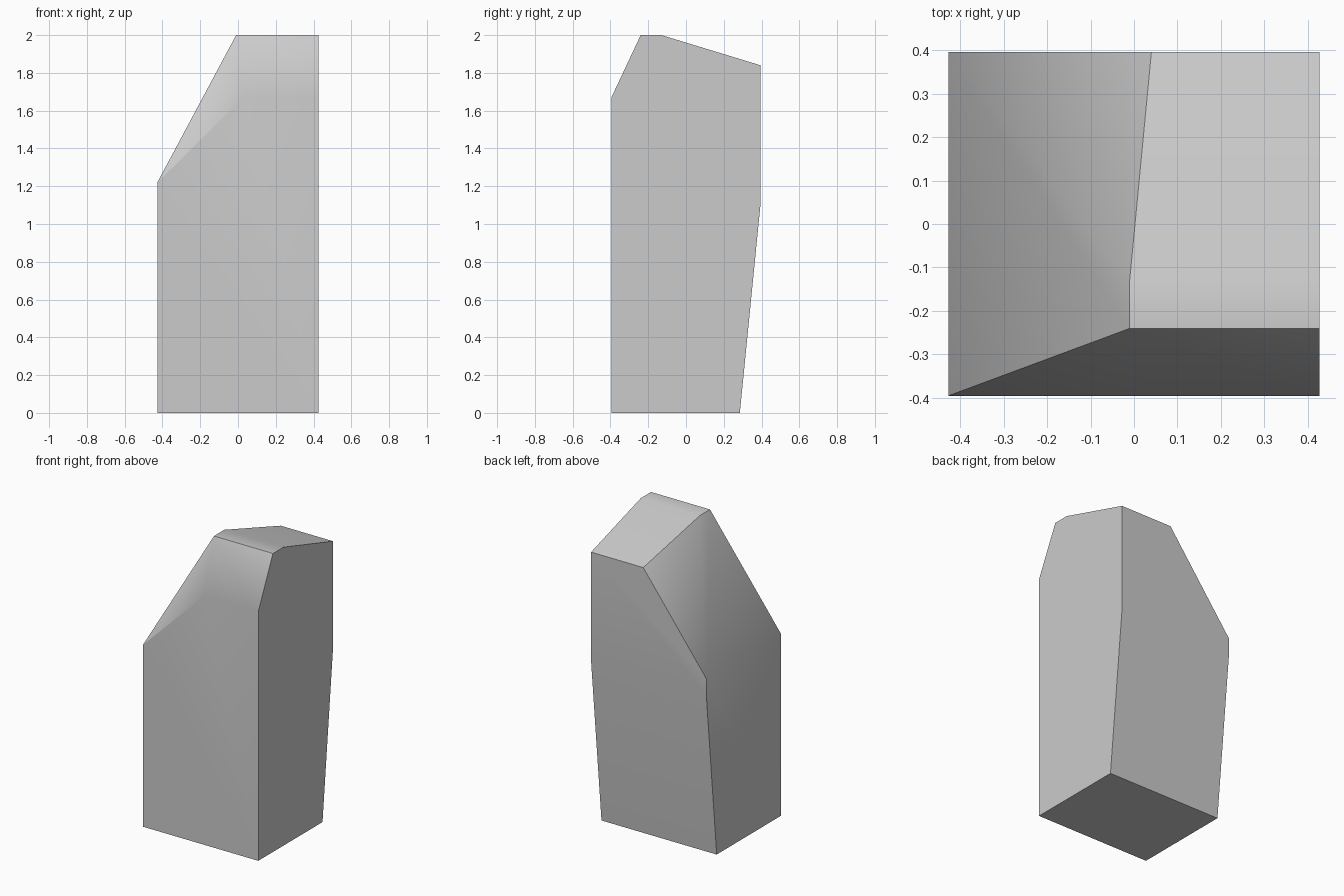
import bpy
import bmesh
from math import radians

cube = bpy.data.objects.get("Cube")
if cube:
    bpy.data.objects.remove(cube, do_unlink=True)

# Plain grey stone
grey = bpy.data.materials.new("stone_grey")
grey.use_nodes = True
colour = (0.6, 0.6, 0.6, 1)
grey.diffuse_color = colour
bsdf = next(n for n in grey.node_tree.nodes if n.type == 'BSDF_PRINCIPLED')
bsdf.inputs["Base Color"].default_value = colour

W, D = 0.427, 0.395       # half width and half depth
SHOULDER = 1.22           # height of the low side
BACK_TOP = 1.84           # height of the back edge of the roof

# Corners of the block, grouped by level
corners = []
for x in (-W, W):
    corners += [(x, -D, 0), (x, 0.285, 0), (x, D, 1.11)]   # base and leaning back
for y in (-D, D):
    corners.append((-W, y, SHOULDER))                      # low side
for x in (0.03, W):
    corners.append((x, -D, 1.67))                          # foot of front bevel
for x in (-0.01, W):
    corners += [(x, -0.24, 2), (x, -0.13, 2)]              # flat crest
for x in (0.04, W):
    corners.append((x, D, BACK_TOP))                       # back of sloping roof

# Wrap the corners into a solid and merge coplanar faces
bm = bmesh.new()
for co in corners:
    bm.verts.new(co)
bmesh.ops.convex_hull(bm, input=bm.verts[:])
bmesh.ops.dissolve_limit(bm, angle_limit=radians(1), verts=bm.verts[:], edges=bm.edges[:])
bmesh.ops.recalc_face_normals(bm, faces=bm.faces[:])
mesh = bpy.data.meshes.new("stone_block")
bm.to_mesh(mesh)
bm.free()
mesh.materials.append(grey)

block = bpy.data.objects.new("stone_block", mesh)
bpy.context.collection.objects.link(block)
bpy.ops.object.select_all(action='DESELECT')
block.select_set(True)
bpy.context.view_layer.objects.active = block

# Soft gentle creases, crisp strong edges, flat large faces
bpy.ops.object.shade_smooth_by_angle(angle=radians(30))
weighted = block.modifiers.new("weighted_normals", 'WEIGHTED_NORMAL')
weighted.keep_sharp = True
